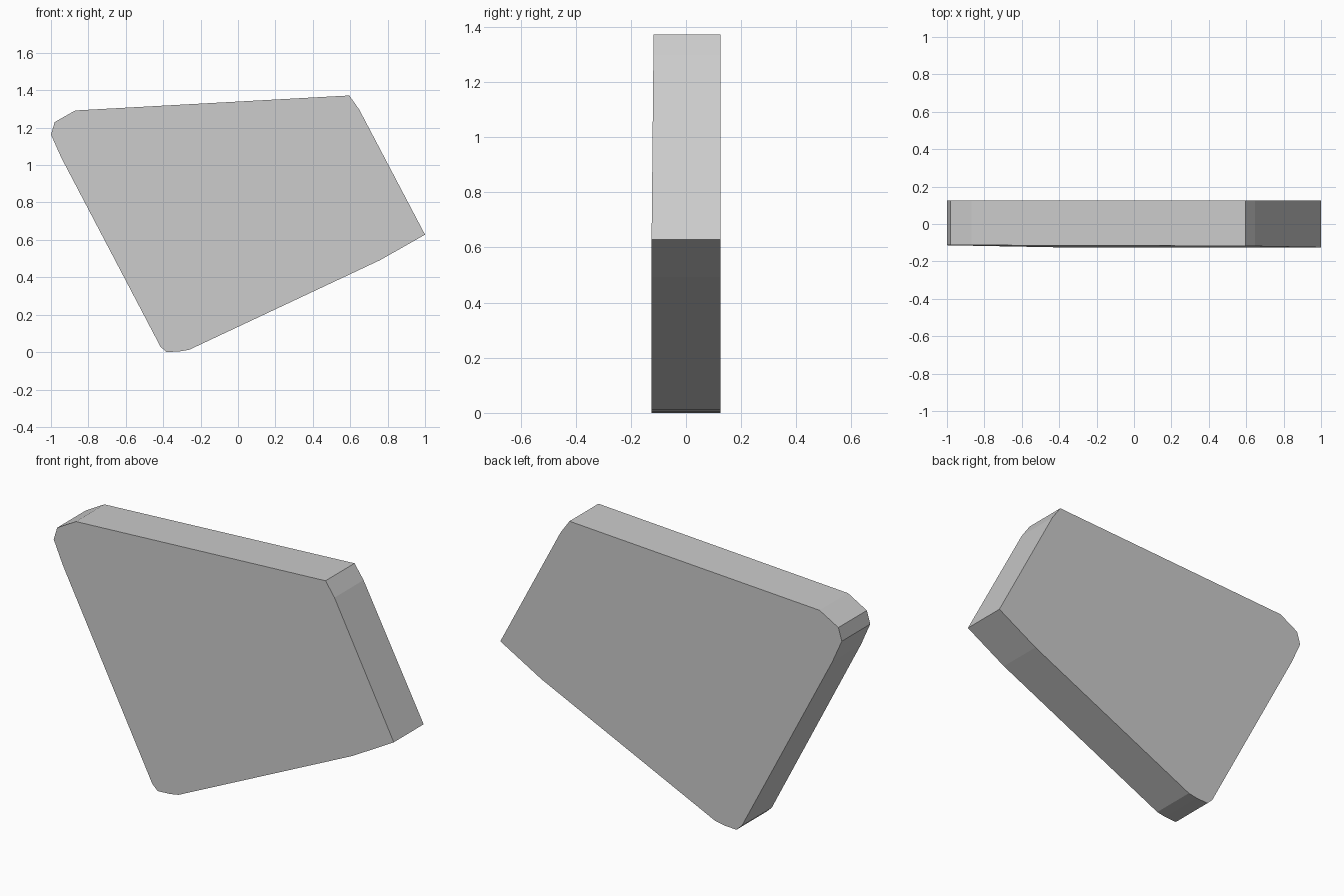
import bpy, bmesh

if "Cube" in bpy.data.objects:
    bpy.data.objects.remove(bpy.data.objects["Cube"])

# Slab outline in x, z (seen from the front)
outline = [(-1.0, 1.163), (-0.98, 1.23), (-0.87, 1.292), (0.595, 1.372),
           (0.648, 1.297), (1.0, 0.628), (0.76, 0.492), (-0.26, 0.013),
           (-0.31, 0.004), (-0.383, 0.0), (-0.415, 0.03), (-0.945, 1.04)]


def front_y(x, z):
    # The front face leans back very slightly
    return -0.125 - 0.0035 * (x + 0.38) + 0.008 * z


# Flat slab: front and back faces joined by side faces
bm = bmesh.new()
front = [bm.verts.new((x, front_y(x, z), z)) for x, z in outline]
back = [bm.verts.new((x, 0.125, z)) for x, z in outline]
bm.faces.new(front)
bm.faces.new(back[::-1])
n = len(outline)
for i in range(n):
    j = (i + 1) % n
    bm.faces.new((front[i], back[i], back[j], front[j]))
bmesh.ops.recalc_face_normals(bm, faces=bm.faces)

mesh = bpy.data.meshes.new("stone_slab")
bm.to_mesh(mesh)
bm.free()
slab = bpy.data.objects.new("stone_slab", mesh)
bpy.context.collection.objects.link(slab)
